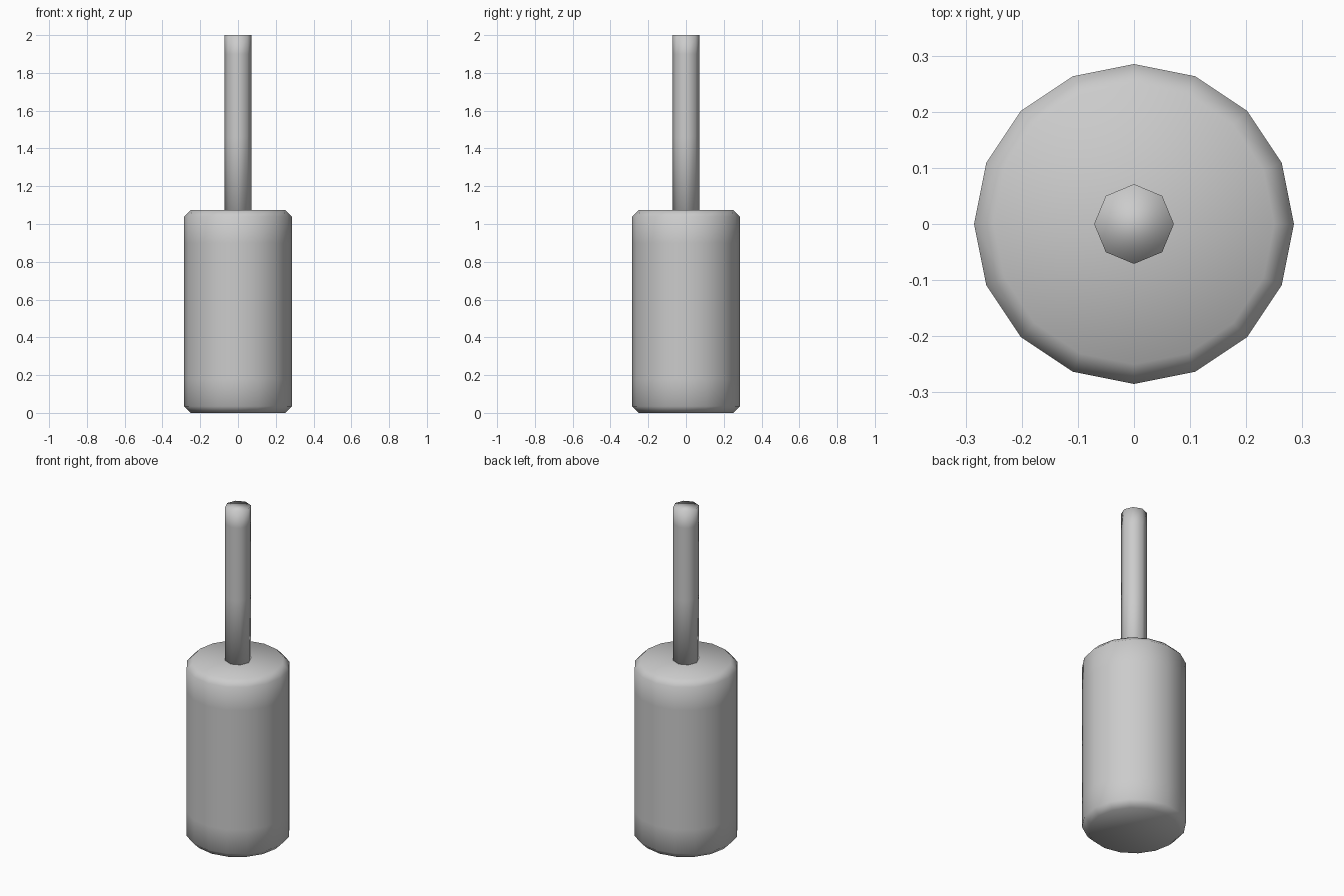
import bpy, bmesh
from math import sin, cos, tau

if "Cube" in bpy.data.objects:
    bpy.data.objects.remove(bpy.data.objects["Cube"])


def lathe(name, profile, sides):
    """Closed solid turned around z from (radius, height) rings."""
    bm = bmesh.new()
    rings = [[bm.verts.new((r * cos(tau * i / sides), r * sin(tau * i / sides), z))
              for i in range(sides)] for r, z in profile]
    for low, high in zip(rings, rings[1:]):
        for i in range(sides):
            j = (i + 1) % sides
            bm.faces.new((low[i], low[j], high[j], high[i]))
    bm.faces.new(rings[0][::-1])
    bm.faces.new(rings[-1])
    for f in bm.faces:
        f.smooth = True
    mesh = bpy.data.meshes.new(name)
    bm.to_mesh(mesh)
    bm.free()
    obj = bpy.data.objects.new(name, mesh)
    bpy.context.collection.objects.link(obj)
    return obj


# Wide bevelled body
lathe("body", [(0.25, 0), (0.285, 0.035), (0.285, 0.18), (0.285, 0.54),
               (0.285, 0.9), (0.285, 1.04), (0.25, 1.075)], 16)

# Thin flat-topped rod, sunk into the body
lathe("rod", [(0.071, 0.93), (0.071, 1.46), (0.071, 1.9), (0.071, 2.0)], 8)
